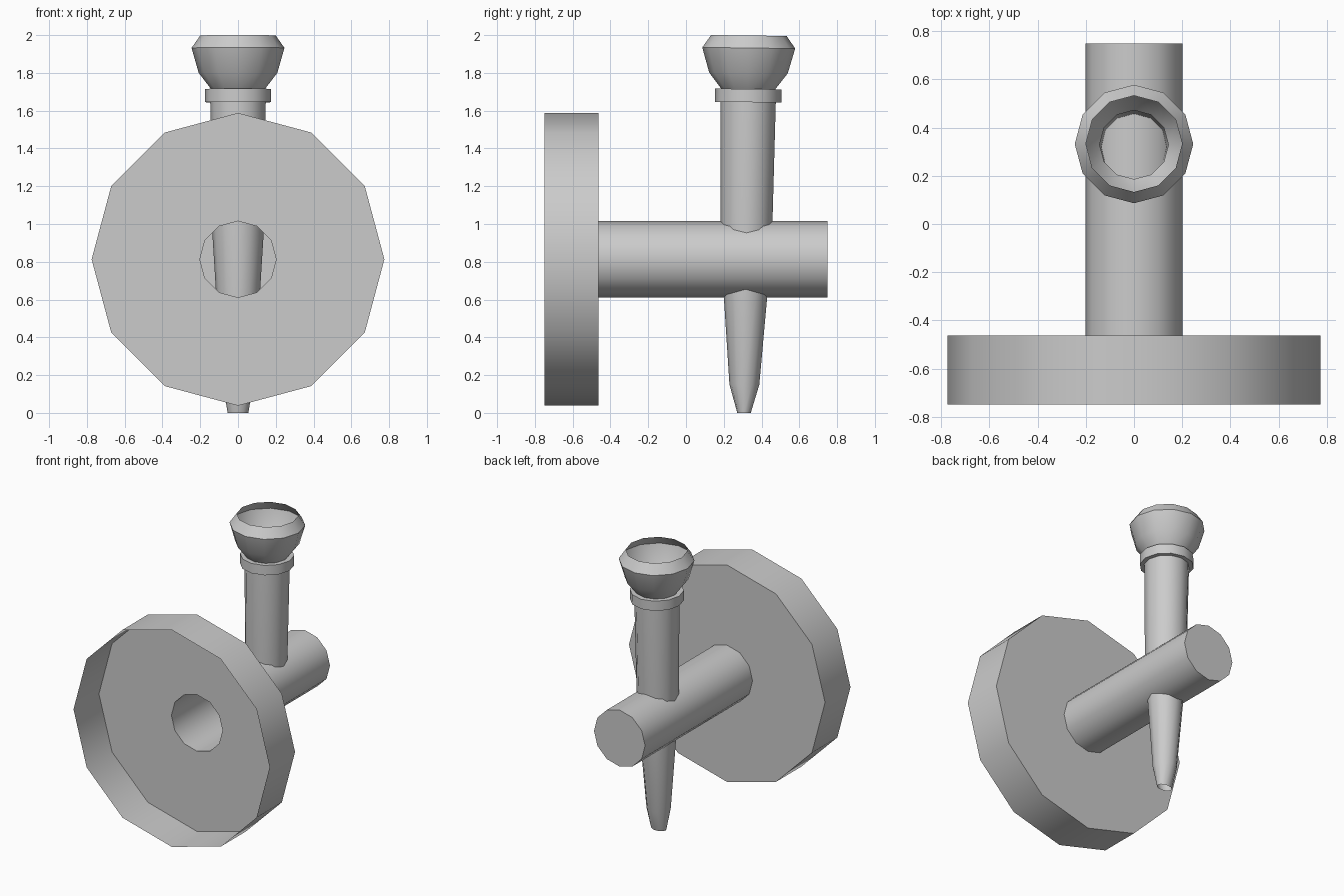
import bpy, bmesh, math
from mathutils import Matrix

if "Cube" in bpy.data.objects:
    bpy.data.objects.remove(bpy.data.objects["Cube"])

SIDES = 12


def lathe(name, profile, matrix, cap_end=False, start_squash=1.0):
    """Revolve (radius, height) points around local z, as a 12-sided shell."""
    bm = bmesh.new()
    rings = []
    for k, (r, h) in enumerate(profile):
        squash = start_squash if k == 0 else 1.0
        angles = [2 * math.pi * i / SIDES for i in range(SIDES)]
        rings.append([bm.verts.new((r * math.cos(a), squash * r * math.sin(a), h)) for a in angles])
    for low, high in zip(rings, rings[1:]):
        for i in range(SIDES):
            j = (i + 1) % SIDES
            bm.faces.new((low[i], low[j], high[j], high[i]))
    if cap_end:
        bm.faces.new(rings[-1])
    mesh = bpy.data.meshes.new(name)
    bm.to_mesh(mesh)
    bm.free()
    obj = bpy.data.objects.new(name, mesh)
    bpy.context.collection.objects.link(obj)
    obj.matrix_world = matrix
    bpy.ops.object.select_all(action='DESELECT')
    obj.select_set(True)
    bpy.context.view_layer.objects.active = obj
    bpy.ops.object.shade_smooth_by_angle(angle=math.radians(35))
    return obj


# Horizontal axis along y
along_y = Matrix.Translation((0, 0, 0.813)) @ Matrix.Rotation(math.radians(-90), 4, 'X')

# Open pan-shaped disc whose back wall runs into the hollow, back-capped axle
lathe("disc_and_axle", [(0.775, -0.75), (0.775, -0.463), (0.202, -0.463), (0.202, 0.75)],
      along_y, cap_end=True)

# Slightly tilted hollow stem with pinched tip, collar and flared cup
tilted = Matrix.Translation((0, 0.307, 0)) @ Matrix.Rotation(-0.013, 4, 'X')
lathe("stem_and_cup", [
    (0.055, 0.0), (0.079, 0.15), (0.116, 0.63), (0.137, 0.97), (0.147, 1.645),
    (0.176, 1.645), (0.176, 1.715), (0.143, 1.715),
    (0.208, 1.80), (0.246, 1.932), (0.2, 1.998)], tilted, start_squash=0.65)
